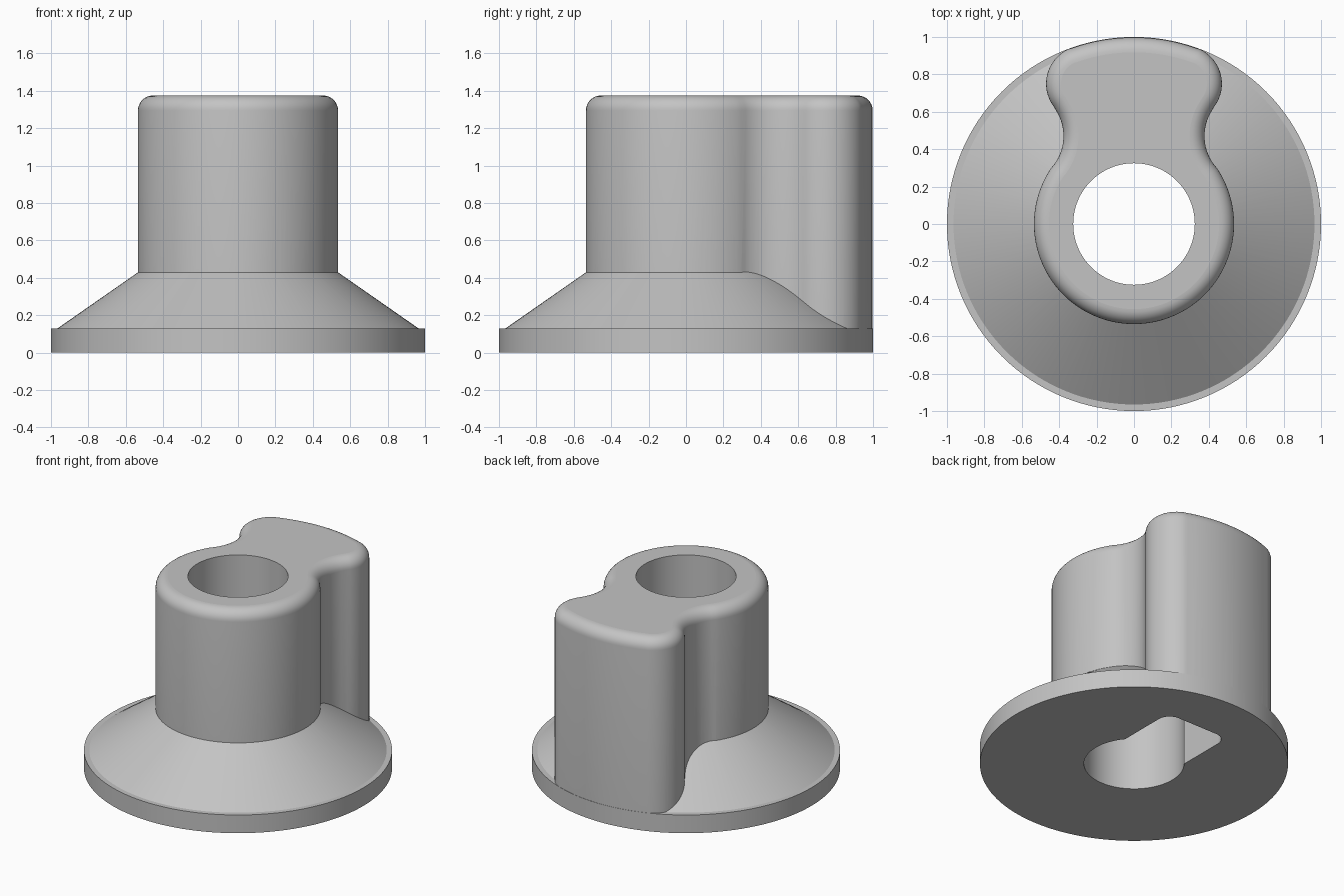
import bpy, bmesh
from math import sin, cos, radians, degrees, atan2, hypot, pi

cube = bpy.data.objects.get("Cube")
if cube:
    bpy.data.objects.remove(cube, do_unlink=True)

# Main sizes
HEIGHT, FILLET = 1.375, 0.08
BODY_R, BORE_R = 0.535, 0.325
NECK, NECK_R = (0.631, 0.47), 0.254
LOBE, LOBE_R = (0.266, 0.75), 0.204
BACK_R = 0.998

grey = bpy.data.materials.new("plain grey")
grey.use_nodes = True
grey.diffuse_color = (0.55, 0.55, 0.55, 1)
grey.node_tree.nodes["Principled BSDF"].inputs["Base Color"].default_value = grey.diffuse_color


def arc(centre, r, start, end, steps):
    """Points along an arc, without its last point."""
    angles = [radians(start + (end - start) * i / steps) for i in range(steps)]
    return [(centre[0] + r * cos(a), centre[1] + r * sin(a)) for a in angles]


def loft(name, rings):
    """Closed solid through a stack of (outline, z) rings."""
    bm = bmesh.new()
    loops = [[bm.verts.new((x, y, z)) for x, y in pts] for pts, z in rings]
    for low, high in zip(loops, loops[1:]):
        n = len(low)
        for i in range(n):
            j = (i + 1) % n
            bm.faces.new((low[i], low[j], high[j], high[i]))
    bm.faces.new(loops[0][::-1])
    bm.faces.new(loops[-1])
    bmesh.ops.recalc_face_normals(bm, faces=bm.faces)
    mesh = bpy.data.meshes.new(name)
    bm.to_mesh(mesh)
    bm.free()
    mesh.materials.append(grey)
    ob = bpy.data.objects.new(name, mesh)
    bpy.context.collection.objects.link(ob)
    return ob


def circle(r, steps=128):
    return arc((0, 0), r, 0, 360, steps)


def body_outline(inset):
    """Round hub, waisted neck and rear lobe, mirrored across x."""
    hub_end = degrees(atan2(NECK[1], NECK[0]))
    lobe_start = degrees(atan2(LOBE[1] - NECK[1], LOBE[0] - NECK[0]))
    lobe_end = degrees(atan2(LOBE[1], LOBE[0]))
    half = arc((0, 0), BODY_R - inset, -90, hub_end, 40)
    half += arc(NECK, NECK_R + inset, 180 + hub_end, lobe_start, 16)
    half += arc(LOBE, LOBE_R - inset, lobe_start - 180, lobe_end, 20)
    half += arc((0, 0), BACK_R - inset, lobe_end, 90, 8)
    mirrored = [(-x, y) for x, y in half[:0:-1]]
    return half + [(0, BACK_R - inset)] + mirrored


def boolean(target, other, operation):
    """Apply a boolean and discard the other object."""
    mod = target.modifiers.new("boolean", "BOOLEAN")
    mod.operation, mod.solver, mod.object = operation, "EXACT", other
    bpy.context.view_layer.objects.active = target
    bpy.ops.object.modifier_apply(modifier=mod.name)
    bpy.data.objects.remove(other, do_unlink=True)


# Flanged base: rim, narrow ledge, cone, and a short core inside the hub
knob = loft("knob", [(circle(1), 0), (circle(1), 0.13), (circle(0.965), 0.13),
                     (circle(0.53), 0.433), (circle(0.5), 0.433)])

# Hub and lobe with a rounded top edge
rings = [(body_outline(0), 0.06)]
for i in range(9):
    a = pi / 2 * i / 8
    rings.append((body_outline(FILLET * (1 - cos(a))), HEIGHT - FILLET * (1 - sin(a))))
boolean(knob, loft("hub", rings), "UNION")

# Blind slot under the lobe with rounded far corners
corner = 0.09
slot = [(-0.25, 0), (0.25, 0)]
slot += arc((0.25 - corner, 0.64 - corner), corner, 0, 90, 8) + [(0.25 - corner, 0.64)]
slot += arc((corner - 0.25, 0.64 - corner), corner, 90, 180, 8) + [(-0.25, 0.64 - corner)]
boolean(knob, loft("slot_cutter", [(slot, -0.1), (slot, 0.9)]), "DIFFERENCE")

# Bore straight through
bore = circle(BORE_R, 96)
boolean(knob, loft("bore_cutter", [(bore, -0.1), (bore, 1.6)]), "DIFFERENCE")

# Smooth curved walls, flat horizontal faces
bpy.ops.object.select_all(action="DESELECT")
knob.select_set(True)
bpy.context.view_layer.objects.active = knob
bpy.ops.object.shade_smooth_by_angle(angle=radians(25))
for face in knob.data.polygons:
    if abs(face.normal.z) > 0.999:
        face.use_smooth = False
